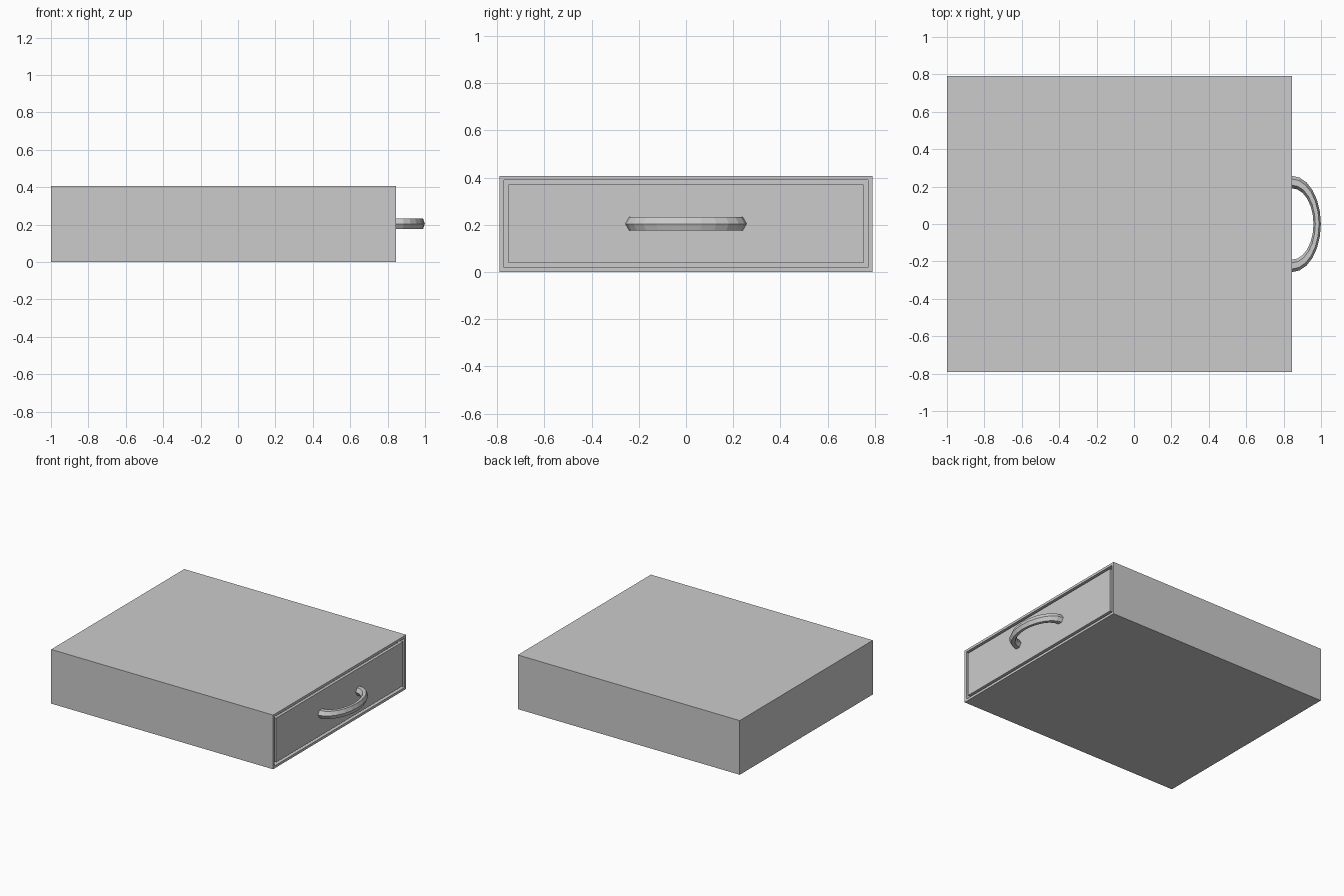
import bpy, bmesh, math
from mathutils import Vector

if "Cube" in bpy.data.objects:
    bpy.data.objects.remove(bpy.data.objects["Cube"])

FRONT = 0.845    # x of the drawer face
MID_Z = 0.204


def finish(name, bm):
    bmesh.ops.recalc_face_normals(bm, faces=bm.faces)
    me = bpy.data.meshes.new(name)
    bm.to_mesh(me)
    bm.free()
    ob = bpy.data.objects.new(name, me)
    bpy.context.collection.objects.link(ob)
    return ob


def hollow_box(name, lo, hi, open_dir, wall, depth):
    """Box with one face inset and pushed inwards to form a cavity."""
    lo, hi, open_dir = Vector(lo), Vector(hi), Vector(open_dir)
    bm = bmesh.new()
    bmesh.ops.create_cube(bm, size=1)
    for v in bm.verts:
        v.co = (lo + hi) / 2 + v.co * (hi - lo)
    bm.normal_update()
    face = max(bm.faces, key=lambda f: f.normal.dot(open_dir))
    bmesh.ops.inset_region(bm, faces=[face], thickness=wall)
    ret = bmesh.ops.extrude_discrete_faces(bm, faces=[face])
    bmesh.ops.translate(bm, verts=ret["faces"][0].verts, vec=-open_dir * depth)
    return finish(name, bm)


# Casing open at +x
hollow_box("casing", (-1, -0.79, 0), (FRONT, 0.79, 0.407), (1, 0, 0), 0.026, 1.8)

# Drawer sitting flush in the casing with a narrow gap, open at the top
hollow_box("drawer", (-0.93, -0.753, 0.038), (FRONT, 0.753, 0.37), (0, 0, 1), 0.03, 0.3)

# Handle: half ring of hexagonal section, flattened towards the drawer
SEG, SIDES, MAJOR, MINOR, DEPTH = 12, 6, 0.224, 0.033, 0.6
bm = bmesh.new()
rings = []
for i in range(SEG + 1):
    a = math.pi * i / SEG - math.pi / 2
    ring = []
    for j in range(SIDES):
        b = 2 * math.pi * j / SIDES
        r = MAJOR + MINOR * math.cos(b)
        ring.append(bm.verts.new((FRONT + DEPTH * r * math.cos(a),
                                  r * math.sin(a),
                                  MID_Z + MINOR * math.sin(b))))
    rings.append(ring)
for r0, r1 in zip(rings, rings[1:]):
    for j in range(SIDES):
        k = (j + 1) % SIDES
        bm.faces.new((r0[j], r0[k], r1[k], r1[j]))
bm.faces.new(rings[0])
bm.faces.new(rings[-1])
finish("handle", bm)
